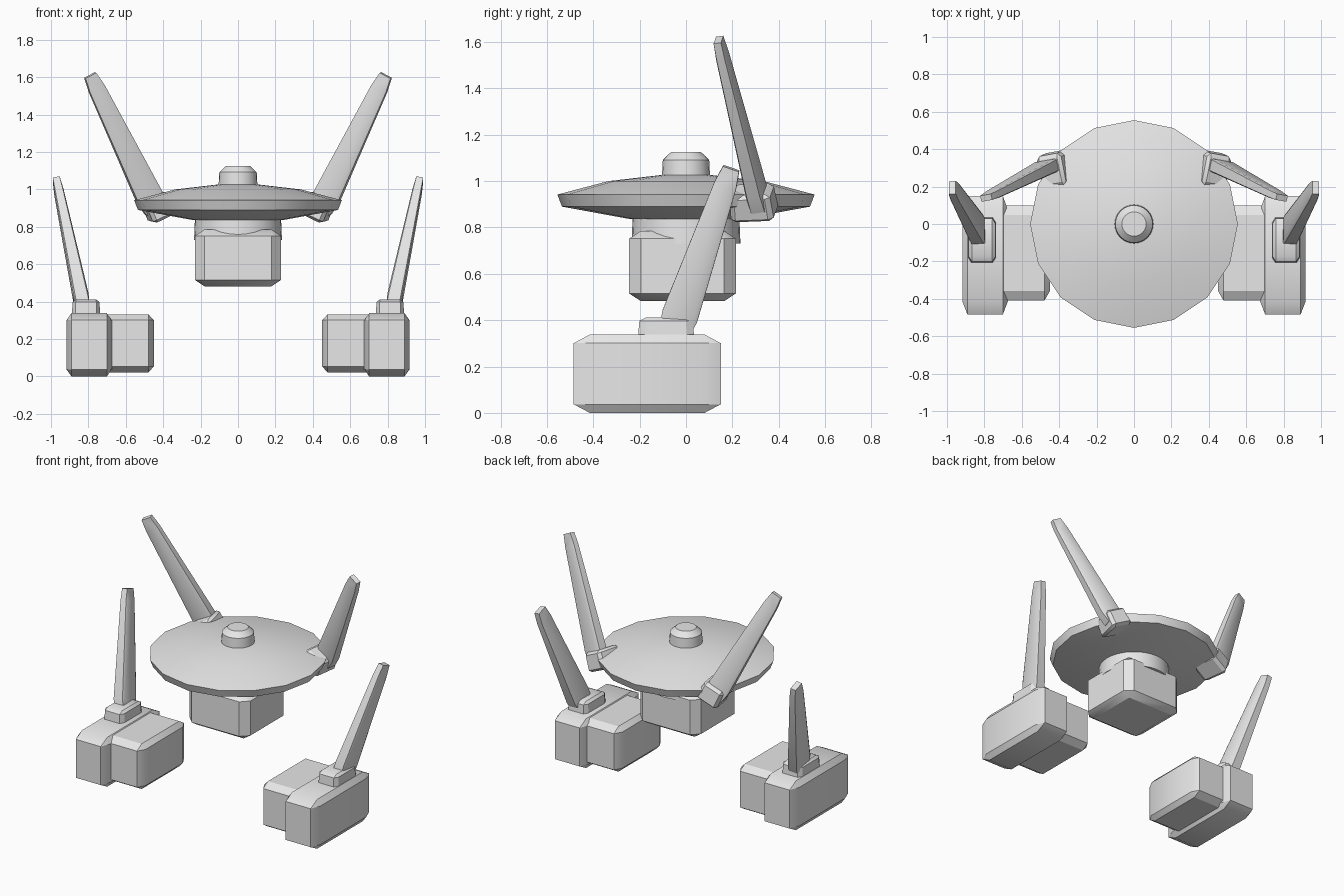
import bpy, bmesh, math
from mathutils import Vector

cube = bpy.data.objects.get("Cube")
if cube:
    bpy.data.objects.remove(cube, do_unlink=True)

grey = bpy.data.materials.new("plain_grey")
grey.use_nodes = True
grey.diffuse_color = (0.8, 0.8, 0.8, 1)
grey.node_tree.nodes["Principled BSDF"].inputs["Base Color"].default_value = (0.8, 0.8, 0.8, 1)


def finish(name, bm, mirror=False, angle=30):
    bmesh.ops.recalc_face_normals(bm, faces=bm.faces)
    mesh = bpy.data.meshes.new(name)
    bm.to_mesh(mesh)
    bm.free()
    mesh.materials.append(grey)
    obj = bpy.data.objects.new(name, mesh)
    bpy.context.collection.objects.link(obj)
    bpy.ops.object.select_all(action='DESELECT')
    obj.select_set(True)
    bpy.context.view_layer.objects.active = obj
    bpy.ops.object.shade_smooth_by_angle(angle=math.radians(angle))
    if mirror:
        mod = obj.modifiers.new("mirror", 'MIRROR')
        mod.use_axis[0] = True
        mod.use_mirror_merge = False
    return obj


def block(name, start, end, width, depth, side=(1, 0, 0), taper=1.0,
          bevel=0.1, segments=1, mirror=True):
    """Chamfered box running from start to end, stretched after its bevel."""
    start, end = Vector(start), Vector(end)
    axis = end - start
    up = axis.normalized()
    side = Vector(side)
    side = (side - up * side.dot(up)).normalized()
    front = up.cross(side)
    bm = bmesh.new()
    bmesh.ops.create_cube(bm, size=1)
    bmesh.ops.bevel(bm, geom=bm.edges[:], offset=bevel, segments=segments,
                    profile=0.5, affect='EDGES')
    for v in bm.verts:
        t = v.co.z + 0.5
        k = 1 + (taper - 1) * t
        v.co = start + axis * t + side * v.co.x * width * k + front * v.co.y * depth * k
    return finish(name, bm, mirror)


def upright(name, x, y, z, **options):
    """Axis-aligned box given by its ranges."""
    cx, cy = sum(x) / 2, sum(y) / 2
    return block(name, (cx, cy, z[0]), (cx, cy, z[1]), x[1] - x[0], y[1] - y[0], **options)


def lathe(name, profile, sides, angle=30):
    bm = bmesh.new()
    verts = [bm.verts.new((r, 0, z)) for r, z in profile]
    edges = [bm.edges.new(pair) for pair in zip(verts, verts[1:])]
    bmesh.ops.spin(bm, geom=verts + edges, cent=(0, 0, 0), axis=(0, 0, 1),
                   angle=math.tau, steps=sides)
    bmesh.ops.remove_doubles(bm, verts=bm.verts, dist=0.0005)
    return finish(name, bm, angle=angle)


# Broad dish, its top knob and the neck below
lathe("dish", [(0, 1.03), (0.11, 1.026), (0.335, 1.0), (0.555, 0.942),
               (0.535, 0.89), (0.24, 0.836), (0, 0.83)], 16)
lathe("top_knob", [(0, 1.125), (0.065, 1.125), (0.1, 1.092), (0.105, 1.0), (0, 1.0)], 24)
lathe("neck", [(0, 0.85), (0.23, 0.85), (0.235, 0.73), (0, 0.73)], 32)

# Head block under the neck
upright("head", (-0.23, 0.23), (-0.245, 0.215), (0.482, 0.785), bevel=0.11, mirror=False)

# Feet: a tall outer block with a shorter inner one
upright("outer_foot", (0.675, 0.917), (-0.485, 0.15), (0, 0.338), bevel=0.11)
upright("inner_foot", (0.45, 0.74), (-0.41, 0.098), (0.022, 0.332), bevel=0.1)

# Blades standing on the feet
upright("foot_collar", (0.735, 0.89), (-0.21, 0.038), (0.29, 0.412), taper=0.92, bevel=0.12)
block("foot_blade", (0.825, -0.05, 0.35), (0.972, 0.195, 1.055), 0.085, 0.165, taper=0.55)

# Blades rising from the rear rim of the dish
tilt = Vector((0.35, -0.1, 0.75)).normalized()
centre = Vector((0.42, 0.29, 0.905))
block("dish_collar", centre - tilt * 0.06, centre + tilt * 0.065, 0.155, 0.19,
      side=(1, -0.2, 0), taper=0.92, bevel=0.12)
block("dish_blade", (0.44, 0.32, 0.89), (0.79, 0.14, 1.61), 0.15, 0.075,
      side=(1, -0.25, 0), taper=0.55)
